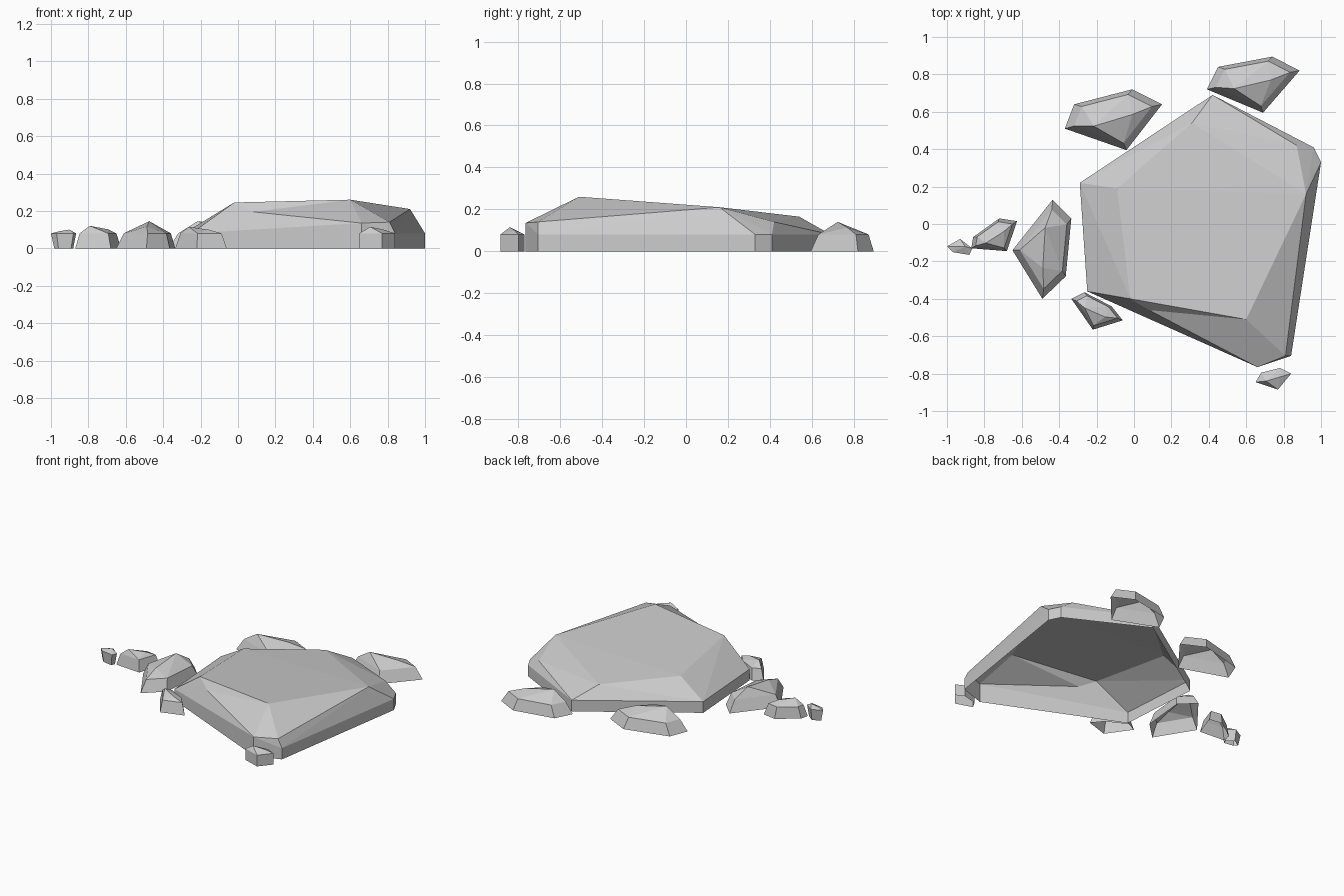
import bpy
import bmesh
from mathutils import Vector

default_cube = bpy.data.objects.get("Cube")
if default_cube:
    bpy.data.objects.remove(default_cube, do_unlink=True)

# One plain stone colour for every rock
stone = bpy.data.materials.new("grey_stone")
stone.use_nodes = True
stone_colour = (0.6, 0.6, 0.6, 1)
stone.diffuse_color = stone_colour
stone.node_tree.nodes["Principled BSDF"].inputs["Base Color"].default_value = stone_colour

SHOULDER = 0.08  # height where the side walls turn inward


def faceted_shell(points):
    """Wrap the corner points in a flat-faced shell that is open underneath."""
    bm = bmesh.new()
    for point in points:
        bm.verts.new(point)
    bmesh.ops.convex_hull(bm, input=bm.verts)
    loose = [v for v in bm.verts if not v.link_faces]
    bmesh.ops.delete(bm, geom=loose, context="VERTS")
    bmesh.ops.dissolve_limit(bm, angle_limit=0.02, verts=bm.verts, edges=bm.edges)
    underside = [f for f in bm.faces if all(v.co.z < 0.001 for v in f.verts)]
    bmesh.ops.delete(bm, geom=underside, context="FACES")
    return bm


def add_rock(name, bm):
    """Turn a finished shell into a stone object."""
    mesh = bpy.data.meshes.new(name)
    bm.to_mesh(mesh)
    bm.free()
    mesh.materials.append(stone)
    bpy.context.collection.objects.link(bpy.data.objects.new(name, mesh))


def small_rock(name, outline, height, base_scale=1.0, shoulder_scale=0.8):
    """Five-sided stone with its peak close to the long edge (last to first corner)."""
    corners = [Vector((x, y, 0)) for x, y in outline]
    centre = sum(corners, Vector()) / len(corners)
    base = [centre + (c - centre) * base_scale for c in corners]
    shoulder = [centre + (c - centre) * shoulder_scale + Vector((0, 0, SHOULDER))
                for c in corners]
    along = corners[4] - corners[0]
    across = corners[2] - corners[0]
    peak = corners[0] + along * 0.25 + across * 0.2
    peak.z = height
    ridge_end = corners[0] + along * 0.44 + across * 0.6
    ridge_end.z = SHOULDER + (height - SHOULDER) * 0.55
    add_rock(name, faceted_shell(base + shoulder + [peak, ridge_end]))


# Large slab: vertical walls, then a sloping faceted top
front_peak = Vector((-.02, -.4, .245))
front_ridge = Vector((.6, -.51, .26))
front_corner = Vector((.66, -.765, .135))
slab_outline = [(.42, .69), (.96, .41), (1, .33), (.84, -.705),
                (.66, -.765), (-.25, -.36), (-.29, .22)]
slab_walls = [(x, y, z) for x, y in slab_outline for z in (0, SHOULDER)]
slab_top = [front_peak, front_ridge, front_corner, (.81, -.705, .14),
            (.92, .16, .21), (.87, .42, .14), (.31, .54, .165), (-.09, .19, .2)]
slab = faceted_shell(slab_walls + slab_top)

# Chip in the slab's front edge, just below the front peak
peak_vert, ridge_vert, corner_vert = [
    min(slab.verts, key=lambda v: (v.co - p).length)
    for p in (front_peak, front_ridge, front_corner)]
front_edge = slab.edges.get((peak_vert, corner_vert))
if front_edge:
    chip_vert = bmesh.utils.edge_split(front_edge, peak_vert, 0.15)[1]
    chip_vert.co = (.08, -.46, .195)
    bmesh.ops.connect_verts(slab, verts=[chip_vert, ridge_vert])
add_rock("large_slab", slab)

# Stones behind the slab
small_rock("back_middle_stone",
           [(-.37, .51), (-.32, .64), (-.01, .72), (.15, .64), (-.04, .395)], .145)
small_rock("back_left_stone",
           [(.39, .72), (.45, .84), (.74, .895), (.885, .82), (.69, .595)], .14)

# Stones trailing off to the right side
small_rock("right_near_stone",
           [(-.435, .13), (-.335, .03), (-.365, -.28), (-.49, -.4), (-.65, -.14)], .145)
small_rock("right_far_stone",
           [(-.87, -.13), (-.86, -.07), (-.72, .03), (-.625, .015), (-.68, -.145)], .12)
small_rock("right_end_pebble",
           [(-.865, -.13), (-.88, -.165), (-.97, -.15), (-1, -.12), (-.93, -.08)], .1,
           base_scale=0.75, shoulder_scale=1.0)

# Stones along the front edge
small_rock("front_right_stone",
           [(-.335, -.4), (-.265, -.365), (-.12, -.44), (-.06, -.515), (-.22, -.565)], .115)
small_rock("front_left_pebble",
           [(.65, -.845), (.68, -.795), (.78, -.77), (.84, -.8), (.77, -.885)], .115,
           shoulder_scale=1.0)
